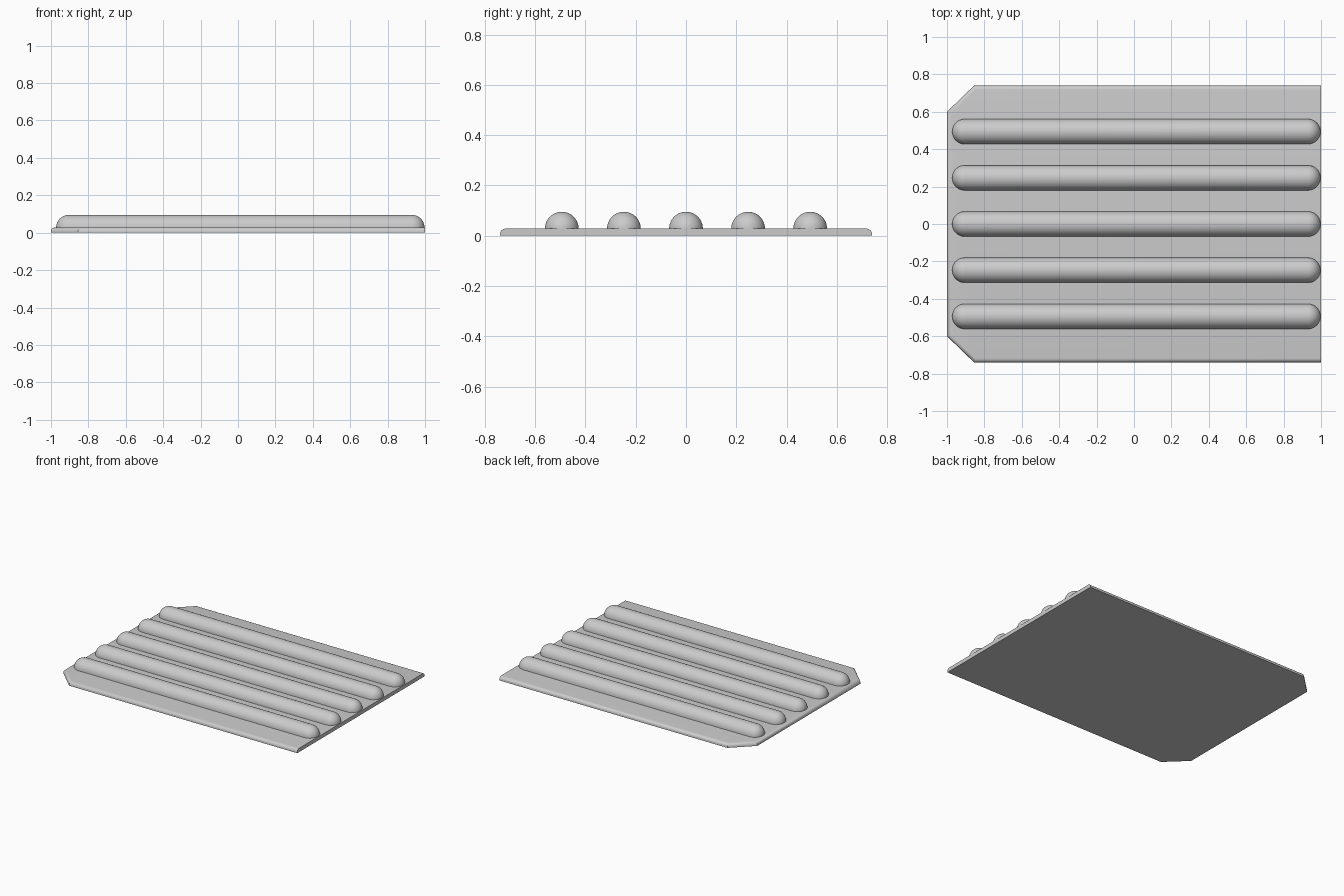
import bpy, bmesh
from math import sin, cos, pi, radians
from mathutils import Vector

cube = bpy.data.objects.get("Cube")
if cube:
    bpy.data.objects.remove(cube, do_unlink=True)

THICK = 0.028      # plate thickness
RADIUS = 0.067     # rib radius
PITCH = 0.247      # rib spacing

grey = bpy.data.materials.new("light_grey")
grey.use_nodes = True
colour = (0.6, 0.6, 0.6, 1)
grey.diffuse_color = colour
grey.node_tree.nodes["Principled BSDF"].inputs["Base Color"].default_value = colour


def finish(bm, name, angle):
    bmesh.ops.recalc_face_normals(bm, faces=bm.faces)
    mesh = bpy.data.meshes.new(name)
    bm.to_mesh(mesh)
    bm.free()
    mesh.materials.append(grey)
    obj = bpy.data.objects.new(name, mesh)
    bpy.context.collection.objects.link(obj)
    bpy.ops.object.select_all(action='DESELECT')
    obj.select_set(True)
    bpy.context.view_layer.objects.active = obj
    bpy.ops.object.shade_smooth_by_angle(angle=radians(angle))
    return obj


# Base plate: two clipped corners, top rim rounded except on the square +x end
outline = [(1, -0.74), (1, 0.74), (-0.855, 0.74), (-1, 0.6), (-1, -0.6), (-0.855, -0.74)]
bm = bmesh.new()
face = bm.faces.new([bm.verts.new((x, y, 0)) for x, y in outline])
top = bmesh.ops.extrude_face_region(bm, geom=[face])["geom"]
bmesh.ops.translate(bm, vec=(0, 0, THICK), verts=[v for v in top if isinstance(v, bmesh.types.BMVert)])
rim = [e for e in bm.edges
       if all(v.co.z > THICK / 2 for v in e.verts) and any(v.co.x < 0.9 for v in e.verts)]
bmesh.ops.bevel(bm, geom=rim, offset=0.022, segments=6, profile=0.5, affect='EDGES')
finish(bm, "base_plate", 30)

# Ribs: half capsules, made by spinning a round-ended profile half a turn about x
x_start, x_end = -0.972, 0.997
STEPS = 12
arc = [(RADIUS * cos(i * pi / 2 / STEPS), RADIUS * sin(i * pi / 2 / STEPS)) for i in range(STEPS + 1)]
profile = [(x_start + RADIUS - c, s) for c, s in arc]
profile += [(x_end - RADIUS + c, s) for c, s in reversed(arc)]
for n in range(5):
    bm = bmesh.new()
    verts = [bm.verts.new((x, r, 0)) for x, r in profile]
    edges = [bm.edges.new(pair) for pair in zip(verts, verts[1:])]
    bmesh.ops.spin(bm, geom=verts + edges, cent=(0, 0, 0), axis=(1, 0, 0), angle=pi, steps=24)
    bmesh.ops.remove_doubles(bm, verts=bm.verts, dist=0.0001)
    # Close the flat underside
    bmesh.ops.holes_fill(bm, edges=[e for e in bm.edges if e.is_boundary], sides=0)
    bmesh.ops.translate(bm, vec=Vector((0, (n - 2) * PITCH, THICK)), verts=bm.verts)
    finish(bm, f"rib_{n + 1}", 40)
